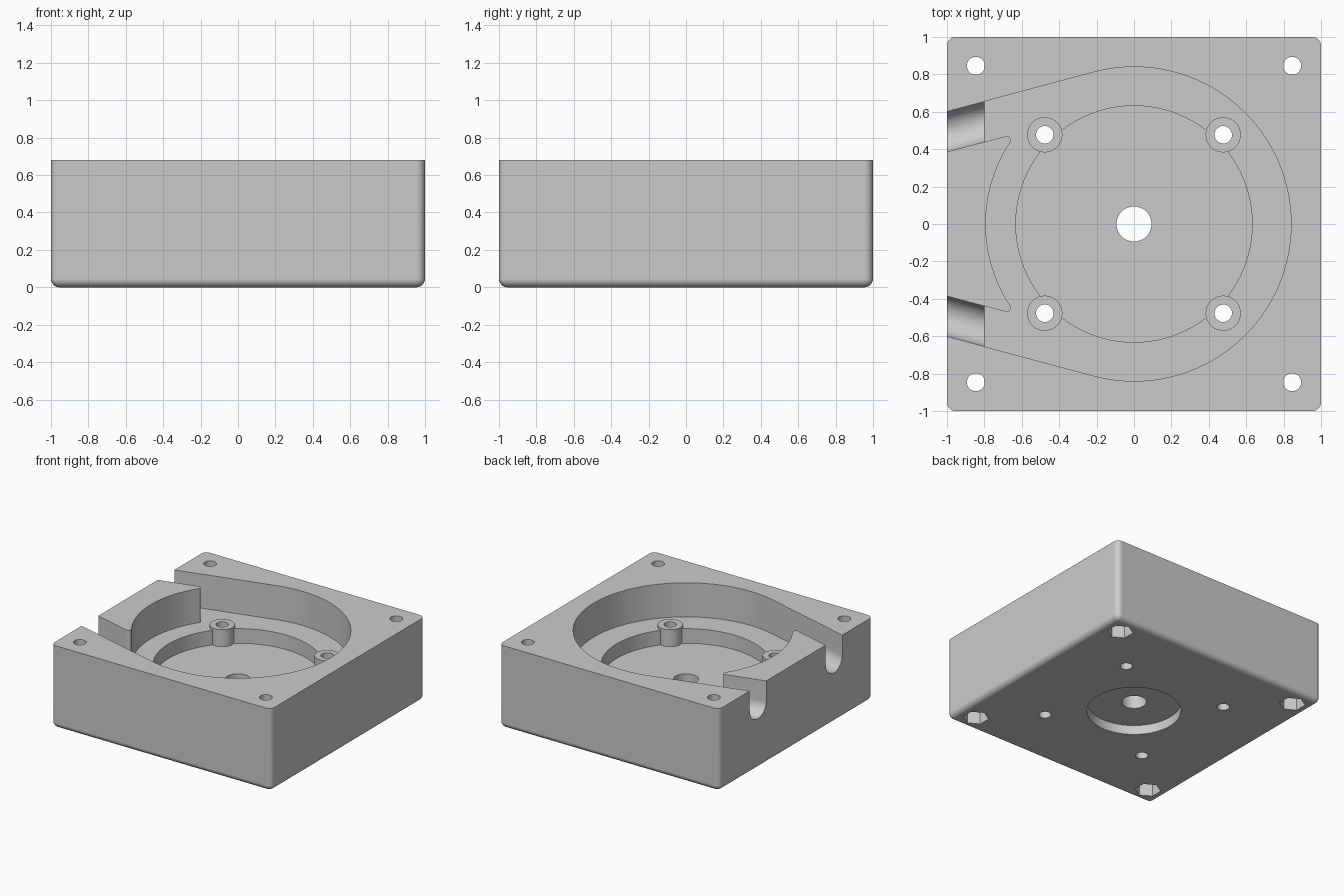
import bpy, bmesh, math
from mathutils import Vector

cube = bpy.data.objects.get("Cube")
if cube:
    bpy.data.objects.remove(cube, do_unlink=True)

HEIGHT = 0.68
FLOOR, POCKET, BOSS_TOP = 0.40, 0.28, 0.42
TILT = math.radians(15)
SLOT_END = -0.8

grey = bpy.data.materials.new("plain grey")
grey.use_nodes = True
grey.diffuse_color = (0.6, 0.6, 0.6, 1)
grey.node_tree.nodes["Principled BSDF"].inputs["Base Color"].default_value = (0.6, 0.6, 0.6, 1)


def make_object(name, bm):
    bmesh.ops.recalc_face_normals(bm, faces=bm.faces)
    mesh = bpy.data.meshes.new(name)
    bm.to_mesh(mesh)
    bm.free()
    mesh.materials.append(grey)
    obj = bpy.data.objects.new(name, mesh)
    bpy.context.collection.objects.link(obj)
    return obj


def prism(name, outline, offset):
    """Close a planar outline and extrude it by an offset."""
    bm = bmesh.new()
    face = bm.faces.new([bm.verts.new(p) for p in outline])
    new = bmesh.ops.extrude_face_region(bm, geom=[face])["geom"]
    bmesh.ops.translate(bm, vec=offset, verts=[v for v in new if isinstance(v, bmesh.types.BMVert)])
    return make_object(name, bm)


def arc(radius, start, end, steps, centre=(0, 0)):
    angles = [start + (end - start) * i / steps for i in range(steps + 1)]
    return [(centre[0] + radius * math.cos(a), centre[1] + radius * math.sin(a)) for a in angles]


def cylinder(name, radius, x, y, low, high, sides=48, turn=0.0):
    ring = arc(radius, turn, turn + math.tau, sides, (x, y))[:-1]
    return prism(name, [(px, py, low) for px, py in ring], (0, 0, high - low))


def combine(body, tool, operation="DIFFERENCE"):
    mod = body.modifiers.new("combine", "BOOLEAN")
    mod.operation, mod.solver, mod.object = operation, "EXACT", tool
    bpy.context.view_layer.objects.active = body
    bpy.ops.object.modifier_apply(modifier=mod.name)
    bpy.data.objects.remove(tool, do_unlink=True)


# Block with rounded bottom and upright edges
bm = bmesh.new()
bmesh.ops.create_cube(bm, size=1)
for v in bm.verts:
    v.co = (v.co.x * 2, v.co.y * 2, (v.co.z + 0.5) * HEIGHT)
edges = [e for e in bm.edges if min(v.co.z for v in e.verts) < 0.01]
bmesh.ops.bevel(bm, geom=edges, offset=0.046, segments=6, profile=0.5, affect="EDGES")
housing = make_object("pump_housing", bm)

# Cavity: round wall, tangent channels, and an island with rounded tips
outer_r, inner_r, tip_r = 0.84, 0.793, 0.022
along = Vector((math.cos(TILT), math.sin(TILT)))
inward = Vector((math.sin(TILT), -math.cos(TILT)))
wall_start = Vector((-1, 0.385))
q = wall_start + inward * tip_r
b = q.dot(along)
tip = q + along * (-b - math.sqrt(b * b - q.length_squared + (inner_r + tip_r) ** 2))
tip_angle = math.atan2(tip.y, tip.x)


def outer_y(x):
    return outer_r / math.cos(TILT) + x * math.tan(TILT)


def inner_y(x):
    return wall_start.y + (x + 1) * math.tan(TILT)


half = arc(outer_r, 0, math.pi / 2 + TILT, 40)
half += [(SLOT_END, outer_y(SLOT_END)), (SLOT_END, inner_y(SLOT_END))]
half += arc(tip_r, math.pi / 2 + TILT, tip_angle - math.pi, 10, tip)
half += arc(inner_r, tip_angle, math.pi, 14)[1:]
outline = half + [(x, -y) for x, y in reversed(half[1:-1])]
combine(housing, prism("cavity_cutter", [(x, y, FLOOR) for x, y in outline], (0, 0, 1)))

# Round-bottomed tube slots through the right wall
start, length = -1.1, 0.32
mid = (outer_y(start) + inner_y(start)) / 2
half_width = (outer_y(start) - inner_y(start)) / 2 - 0.001
slot_r = half_width * math.cos(TILT)
for side in (1, -1):
    section = [(start, side * (mid + y * half_width), FLOOR + 0.012 + slot_r * (1 + z))
               for y, z in arc(1, math.pi, math.tau, 20)]
    section += [(start, side * (mid + half_width), 1), (start, side * (mid - half_width), 1)]
    combine(housing, prism("slot_cutter", section, (length, side * length * math.tan(TILT), 0)))

# Sunken round pocket with four screw bosses
combine(housing, cylinder("pocket_cutter", 0.632, 0, 0, POCKET, FLOOR + 0.1, 96))
signs = [(x, y) for x in (1, -1) for y in (1, -1)]
for sx, sy in signs:
    combine(housing, cylinder("boss", 0.094, sx * 0.477, sy * 0.477, POCKET - 0.05, BOSS_TOP), "UNION")

# Screw holes, and hexagonal nut recesses underneath
for sx, sy in signs:
    combine(housing, cylinder("motor_hole", 0.047, sx * 0.477, sy * 0.477, -0.1, 1, 32))
    combine(housing, cylinder("corner_hole", 0.048, sx * 0.846, sy * 0.846, -0.1, 1, 32))
    combine(housing, cylinder("nut_recess", 0.098, sx * 0.846, sy * 0.846, -0.1, 0.11, 6, math.pi / 6))

# Shaft hole and motor collar recess
combine(housing, cylinder("shaft_hole", 0.094, 0, 0, -0.1, 1))
combine(housing, cylinder("collar_recess", 0.354, 0, 0, -0.1, 0.077, 72))

# Smooth curved walls, keep crisp edges
bpy.ops.object.select_all(action="DESELECT")
housing.select_set(True)
bpy.context.view_layer.objects.active = housing
bpy.ops.object.shade_smooth_by_angle(angle=math.radians(30))
weighted = housing.modifiers.new("even_shading", "WEIGHTED_NORMAL")
weighted.keep_sharp = True
